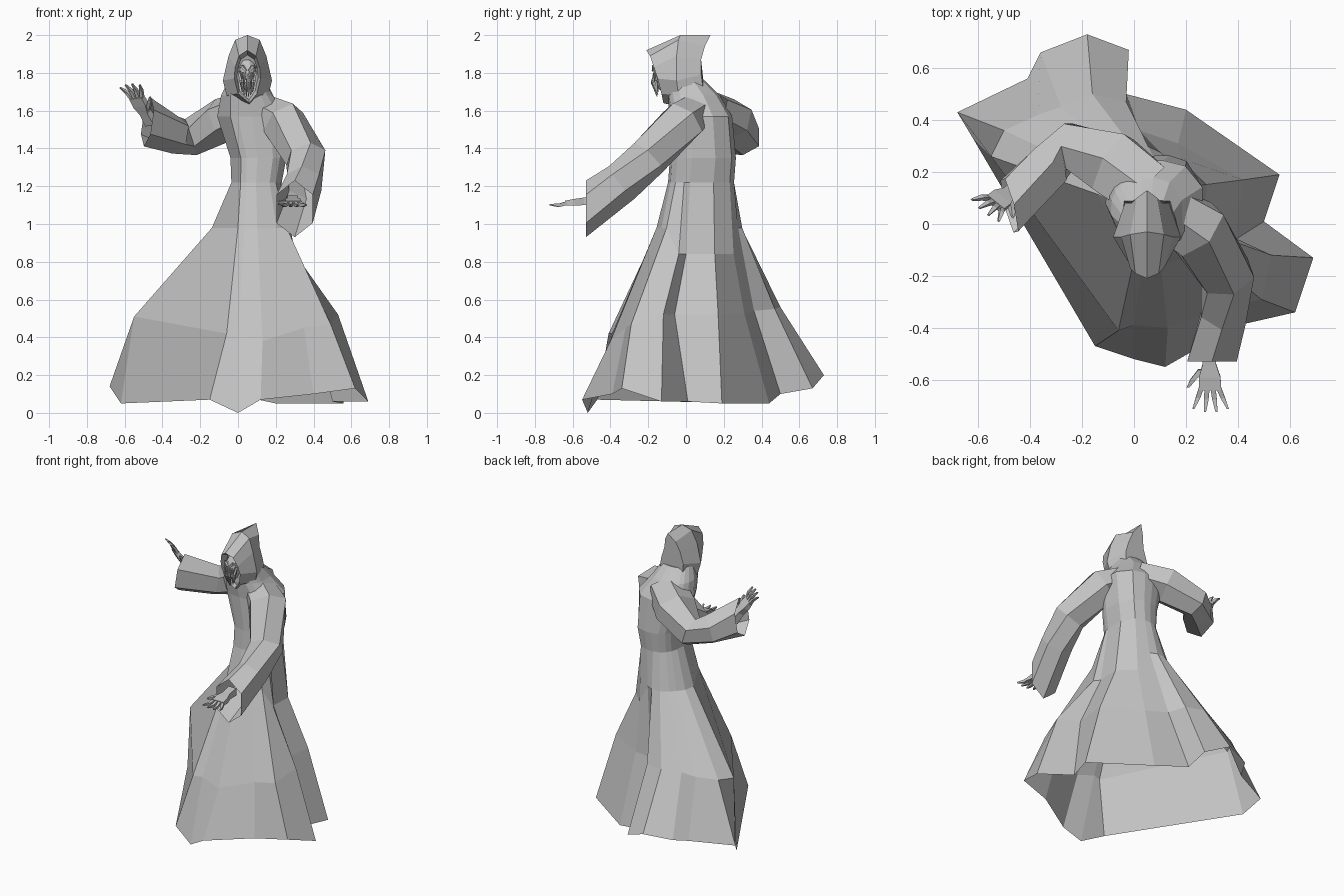
import bpy, bmesh, math
from mathutils import Vector

if "Cube" in bpy.data.objects:
    bpy.data.objects.remove(bpy.data.objects["Cube"], do_unlink=True)

cloth = bpy.data.materials.new("plain grey")
cloth.use_nodes = True
grey = (0.55, 0.55, 0.55, 1)
cloth.diffuse_color = grey
cloth.node_tree.nodes["Principled BSDF"].inputs["Base Color"].default_value = grey
UP = Vector((0, 0, 1))


def finish(name, bm):
    bmesh.ops.recalc_face_normals(bm, faces=bm.faces)
    mesh = bpy.data.meshes.new(name)
    bm.to_mesh(mesh)
    bm.free()
    mesh.materials.append(cloth)
    obj = bpy.data.objects.new(name, mesh)
    bpy.context.collection.objects.link(obj)
    return obj


def loft(name, rings, cap_start=False, cap_end=False):
    """Skin a row of closed rings that share one point count."""
    bm = bmesh.new()
    loops = [[bm.verts.new(p) for p in ring] for ring in rings]
    for a, b in zip(loops, loops[1:]):
        for i in range(len(a)):
            j = (i + 1) % len(a)
            bm.faces.new((a[i], a[j], b[j], b[i]))
    if cap_start:
        bm.faces.new(loops[0])
    if cap_end:
        bm.faces.new(loops[-1])
    return finish(name, bm)


def ring(center, direction, wide, tall, sides):
    """Ring of points square to a direction, wide sideways and tall upward."""
    d = Vector(direction).normalized()
    side = d.cross(UP)
    side = side.normalized() if side.length > 0.05 else Vector((1, 0, 0))
    rise = side.cross(d)
    angles = [math.tau * (i + .5) / sides for i in range(sides)]
    return [Vector(center) + side * wide * math.cos(a) + rise * tall * math.sin(a) for a in angles]


def tube(name, path, sizes, sides=6, caps=True, end_dir=None):
    pts = [Vector(p) for p in path]
    rings = []
    for i, (p, (wide, tall)) in enumerate(zip(pts, sizes)):
        d = pts[min(i + 1, len(pts) - 1)] - pts[max(i - 1, 0)]
        if end_dir and i == len(pts) - 1:
            d = end_dir
        rings.append(ring(p, d, wide, tall, sides))
    return loft(name, rings, caps, caps)


# Robe: each pleat gives its hem point and its knee point
pleats = [
    ((0, -.52, 0), (0, -.39, .42)),
    ((.12, -.55, .07), (.13, -.4, .38)),
    ((.4, -.39, .1), (.35, -.32, .45)),
    ((.62, -.34, .13), (.49, -.29, .47)),
    ((.69, -.13, .06), (.53, -.12, .52)),
    ((.5, .01, .06), (.39, -.06, .52)),
    ((.56, .19, .05), (.42, .17, .52)),
    ((.2, .44, .05), (.17, .31, .52)),
    ((-.03, .5, .1), (.02, .36, .54)),
    ((-.02, .67, .13), (-.03, .47, .55)),
    ((-.18, .73, .2), (-.16, .5, .56)),
    ((-.36, .66, .18), (-.28, .45, .55)),
    ((-.41, .56, .15), (-.37, .42, .53)),
    ((-.68, .43, .14), (-.5, .36, .52)),
    ((-.62, .33, .05), (-.55, .26, .51)),
    ((-.15, -.47, .07), (-.06, -.41, .42)),
]
hem = [Vector(p[0]) for p in pleats]
knee = [Vector(p[1]) for p in pleats]

# Pleat angles around the body, evened out toward the waist
angles = []
for i, k in enumerate(knee):
    even = math.radians(242) + math.tau * i / len(knee)
    off = math.atan2(k.y - .07, k.x - .1) - even
    off = (off + math.pi) % math.tau - math.pi
    angles.append(even + off / 2)


def body_ring(x, y, z, rx, ry):
    """Slightly squared oval ring with one point for each pleat."""
    def soft(v):
        return math.copysign(abs(v) ** .8, v)
    return [Vector((x + rx * soft(math.cos(a)), y + ry * soft(math.sin(a)), z)) for a in angles]


waist = body_ring(.1, .08, 1.22, .135, .175)
hip = []
for w, k in zip(waist, knee):
    # The pleats on the left side open lower than the others
    low = k.x > .1 and k.y > -.2
    p = w.lerp(k, .26 if low else .2)
    p.z = .84 if low else .98
    hip.append(p)
loft("robe", [hem, knee, hip, waist,
              body_ring(.11, .09, 1.35, .15, .175),
              body_ring(.08, .08, 1.57, .19, .165),
              body_ring(.05, .04, 1.68, .14, .14),
              body_ring(.05, .0, 1.76, .1, .1)], cap_end=True)

# Sleeves: wide open cuffs, hanging lower than the wrist
tube("left_sleeve",
     [(.1, .06, 1.61), (.24, -.02, 1.54), (.36, -.2, 1.35), (.35, -.34, 1.22), (.3, -.53, 1.08)],
     [(.11, .09), (.13, .12), (.11, .11), (.1, .11), (.11, .15)], caps=False, end_dir=(0, -1, 0))
tube("right_sleeve",
     [(.06, .12, 1.61), (-.08, .23, 1.55), (-.25, .3, 1.46), (-.33, .22, 1.47), (-.48, .07, 1.54)],
     [(.13, .1), (.14, .12), (.1, .1), (.1, .1), (.12, .13)], caps=False, end_dir=(-1, -.25, .15))


# Hands: a flat palm, four fingers and a thumb
def hand(side, wrist, forward, across, thumb_sign):
    w, f, a = Vector(wrist), Vector(forward).normalized(), Vector(across).normalized()
    n = a.cross(f)

    def limb(name, path, sizes):
        rings = []
        for p, (wide, thick) in zip(path, sizes):
            rings.append([p + a * wide + n * thick, p - a * wide + n * thick,
                          p - a * wide - n * thick, p + a * wide - n * thick])
        loft(f"{side}_{name}", rings, True, True)

    limb("palm", [w - f * .07, w, w + f * .05, w + f * .1],
         [(.03, .025), (.026, .02), (.042, .018), (.042, .013)])
    for i in range(4):
        s = i - 1.5
        root = w + f * .09 + a * s * .022
        reach = .1 - .012 * abs(s)
        mid = root + f * reach * .5 + a * s * .01 + n * .008
        tip = root + f * reach + a * s * .022
        limb(f"finger_{i + 1}", [root, mid, tip], [(.01, .01), (.009, .009), (.004, .004)])
    t = a * thumb_sign
    limb("thumb", [w + f * .02 + t * .03, w + f * .06 + t * .065, w + f * .09 + t * .085],
         [(.014, .012), (.011, .01), (.005, .005)])


hand("left", (.29, -.54, 1.12), (.03, -1, -.1), (1, 0, 0), -1)
hand("right", (-.49, .11, 1.59), (-.1, -.07, .17), (-.75, .6, -.1), -1)


# Hood: half outlines mirrored about the head centre
def hood_ring(half):
    right = [Vector((.05 + x, y, z)) for x, y, z in half]
    left = [Vector((.05 - x, y, z)) for x, y, z in half[-2:0:-1]]
    return right + left


rim = hood_ring([(0, -.21, 1.92), (.045, -.19, 1.89), (.065, -.17, 1.83),
                 (.07, -.15, 1.77), (.05, -.13, 1.69), (.01, -.12, 1.64)])
crown = hood_ring([(0, -.03, 2), (.065, -.04, 1.975), (.1, -.05, 1.89),
                   (.13, -.05, 1.76), (.11, -.04, 1.68), (.01, -.03, 1.62)])
nape = hood_ring([(0, .13, 2), (.04, .1, 1.94), (.06, .08, 1.87),
                  (.085, .08, 1.79), (.09, .09, 1.72), (.01, .1, 1.69)])
middle = sum(rim, Vector()) / len(rim)
recess = [middle.lerp(p, .8) + Vector((0, .05, 0)) for p in rim]
loft("hood", [recess, rim, crown, nape], True, True)

# Face: faceted skull, brow ridges and hanging mouth strands
bm = bmesh.new()
bmesh.ops.create_icosphere(bm, subdivisions=2, radius=1)
for v in bm.verts:
    taper = 1 + .3 * v.co.z
    v.co = Vector((.05 + .045 * taper * v.co.x, -.115 + .055 * v.co.y, 1.79 + .09 * v.co.z))
finish("face", bm)
for name, s in (("left", 1), ("right", -1)):
    tube(f"{name}_brow", [(.05 + s * .008, -.175, 1.81), (.05 + s * .028, -.17, 1.835), (.05 + s * .045, -.15, 1.83)],
         [(.008, .008), (.012, .01), (.005, .005)], 4)
    tube(f"{name}_cheek", [(.05 + s * .042, -.15, 1.81), (.05 + s * .036, -.16, 1.76), (.05 + s * .024, -.15, 1.7)],
         [(.008, .008), (.01, .01), (.006, .006)], 4)
for i in range(4):
    s = i - 1.5
    x = .05 + s * .014
    y = -.17 + .004 * abs(s)
    tube(f"mouth_strand_{i + 1}", [(x, y, 1.8), (x + s * .004, y - .012, 1.75), (x - s * .003, y + .015, 1.67 + .01 * abs(s))],
         [(.007, .007), (.008, .009), (.003, .003)], 4)
